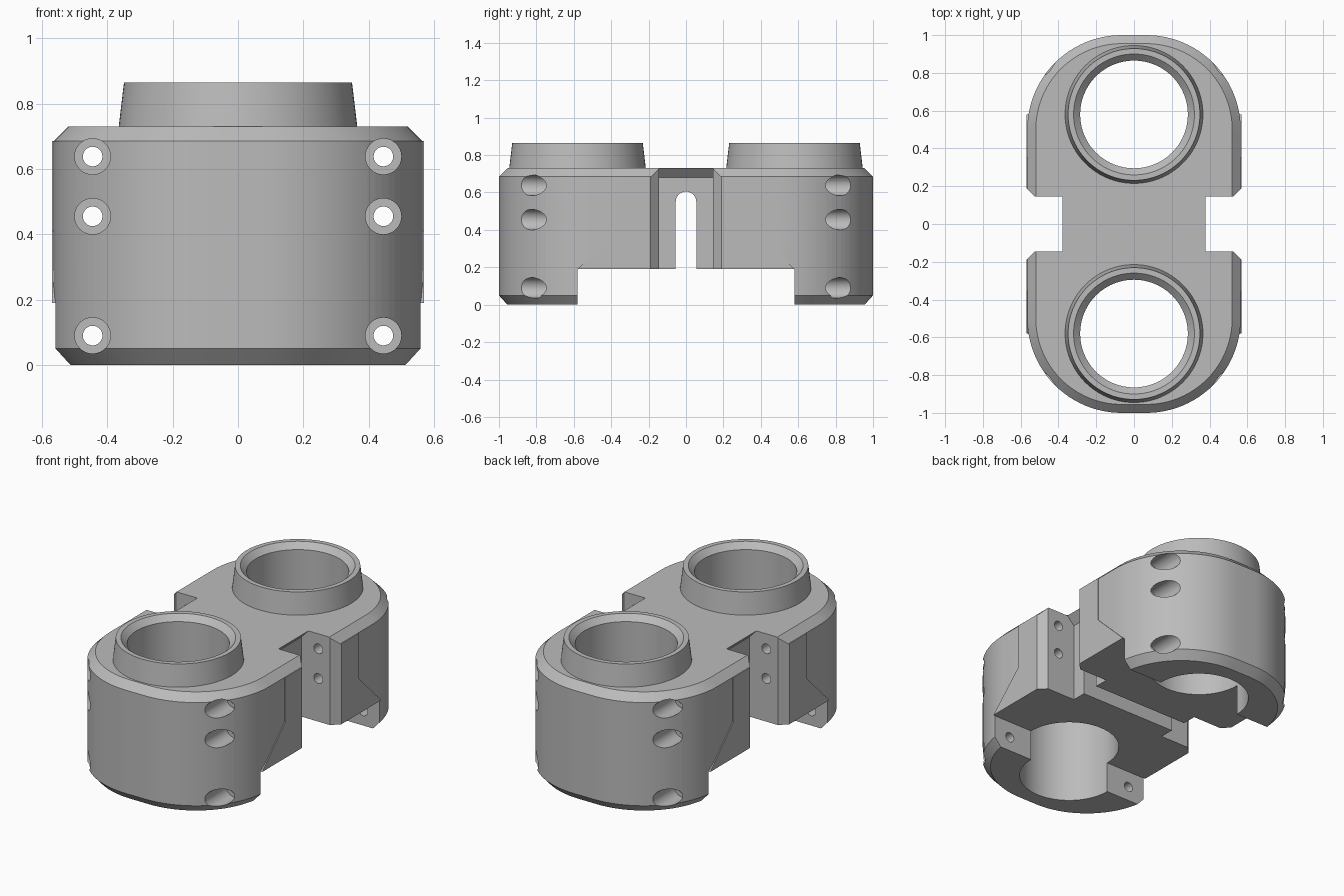
import bpy, bmesh, math
from mathutils import Matrix, Vector

cube = bpy.data.objects.get("Cube")
if cube:
    bpy.data.objects.remove(cube, do_unlink=True)

grey = bpy.data.materials.new("plain grey")
grey.use_nodes = True
color = (0.5, 0.5, 0.5, 1)
grey.diffuse_color = color
grey.node_tree.nodes["Principled BSDF"].inputs["Base Color"].default_value = color

CENTRE = 0.58   # distance of each bore from the middle
BORE = 0.285


def loft(bm, rings):
    """Closed solid through matching rings of points."""
    rows = [[bm.verts.new(p) for p in ring] for ring in rings]
    n = len(rows[0])
    for a, b in zip(rows, rows[1:]):
        for i in range(n):
            bm.faces.new((a[i], a[(i + 1) % n], b[(i + 1) % n], b[i]))
    bm.faces.new(rows[0][::-1])
    bm.faces.new(rows[-1])


def lathe(bm, profile, matrix, sides=64):
    """Solid of revolution from (radius, height) pairs."""
    loft(bm, [[matrix @ Vector((r * math.cos(2 * math.pi * i / sides),
                                r * math.sin(2 * math.pi * i / sides), h))
               for i in range(sides)] for r, h in profile])


def finish(name, bm):
    bmesh.ops.recalc_face_normals(bm, faces=bm.faces[:])
    mesh = bpy.data.meshes.new(name)
    bm.to_mesh(mesh)
    bm.free()
    mesh.materials.append(grey)
    obj = bpy.data.objects.new(name, mesh)
    bpy.context.collection.objects.link(obj)
    return obj


def combine(target, bm, operation):
    helper = finish("helper", bm)
    mod = target.modifiers.new("combine", "BOOLEAN")
    mod.operation, mod.solver, mod.object = operation, "EXACT", helper
    bpy.context.view_layer.objects.active = target
    bpy.ops.object.modifier_apply(modifier=mod.name)
    bpy.data.objects.remove(helper, do_unlink=True)


def outline(inset, z):
    """Rounded plan shape, shrunk by the inset."""
    points = []
    for start, sx, sy in ((0, 1, 1), (90, -1, 1), (180, -1, -1), (270, 1, -1)):
        for k in range(25):
            a = math.radians(start + 90 * k / 24)
            points.append((sx * 0.065 + (0.5 - inset) * math.cos(a),
                           sy * 0.5 + (0.5 - inset) * math.sin(a), z))
    return points


# Main block with chamfered top and bottom rims
bm = bmesh.new()
loft(bm, [outline(0.045, 0), outline(0, 0.05), outline(0, 0.685), outline(0.045, 0.73)])
body = finish("clamp_body", bm)

# Raised cheeks on the sides
bm = bmesh.new()
cheek = [(0.05, 0.1), (0.579, 0.1), (0.579, 0.19), (0.355, 0.41), (0.355, 0.685), (0.05, 0.685)]
for sx in (1, -1):
    for sy in (1, -1):
        loft(bm, [[(sx * x, sy * y, z) for y, z in cheek] for x in (0.45, 0.57)])
combine(body, bm, "UNION")

# Tapered collars
bm = bmesh.new()
for s in (1, -1):
    lathe(bm, [(0.371, 0.68), (0.349, 0.865)], Matrix.Translation((0, s * CENTRE, 0)), 96)
combine(body, bm, "UNION")

# Open underside and round-topped slot through the middle
bm = bmesh.new()
loft(bm, [[(x, -CENTRE, -0.1), (x, CENTRE, -0.1), (x, CENTRE, 0.19), (x, -CENTRE, 0.19)]
          for x in (-0.8, 0.8)])
combine(body, bm, "DIFFERENCE")
bm = bmesh.new()
arch = [(-0.055, 0.05), (0.055, 0.05)]
arch += [(0.055 * math.cos(math.pi * k / 16), 0.55 + 0.055 * math.sin(math.pi * k / 16))
         for k in range(17)]
loft(bm, [[(x, y, z) for y, z in arch] for x in (-0.8, 0.8)])
combine(body, bm, "DIFFERENCE")

# Side notches, undercut below the top edge, with bevelled mouths
bm = bmesh.new()
for s in (1, -1):
    loft(bm, [[(s * x, y, z) for x, y in ((inner, -0.145), (0.525, -0.145), (0.7, -0.32),
                                         (0.7, 0.32), (0.525, 0.145), (inner, 0.145))]
              for inner, z in ((0.33, -0.1), (0.33, 0.68), (0.378, 0.73), (0.378, 0.9))])
combine(body, bm, "DIFFERENCE")

# Bores with a flared mouth
bm = bmesh.new()
for s in (1, -1):
    lathe(bm, [(BORE, -0.1), (BORE, 0.83), (0.32, 0.865), (0.34, 0.885)],
          Matrix.Translation((0, s * CENTRE, 0)), 96)
combine(body, bm, "DIFFERENCE")

# Counterbored screw holes
bm = bmesh.new()
for s in (1, -1):
    for x in (-0.445, 0.445):
        for z in (0.09, 0.455, 0.638):
            place = Matrix.Translation((x, 0, z)) @ Matrix.Rotation(-s * math.pi / 2, 4, "X")
            lathe(bm, [(0.03, 0.1), (0.03, 0.67), (0.055, 0.67), (0.055, 1.1)], place, 32)
combine(body, bm, "DIFFERENCE")

# Smooth curves, crisp edges
bpy.ops.object.select_all(action="DESELECT")
body.select_set(True)
bpy.context.view_layer.objects.active = body
bpy.ops.object.shade_smooth_by_angle(angle=math.radians(25))
